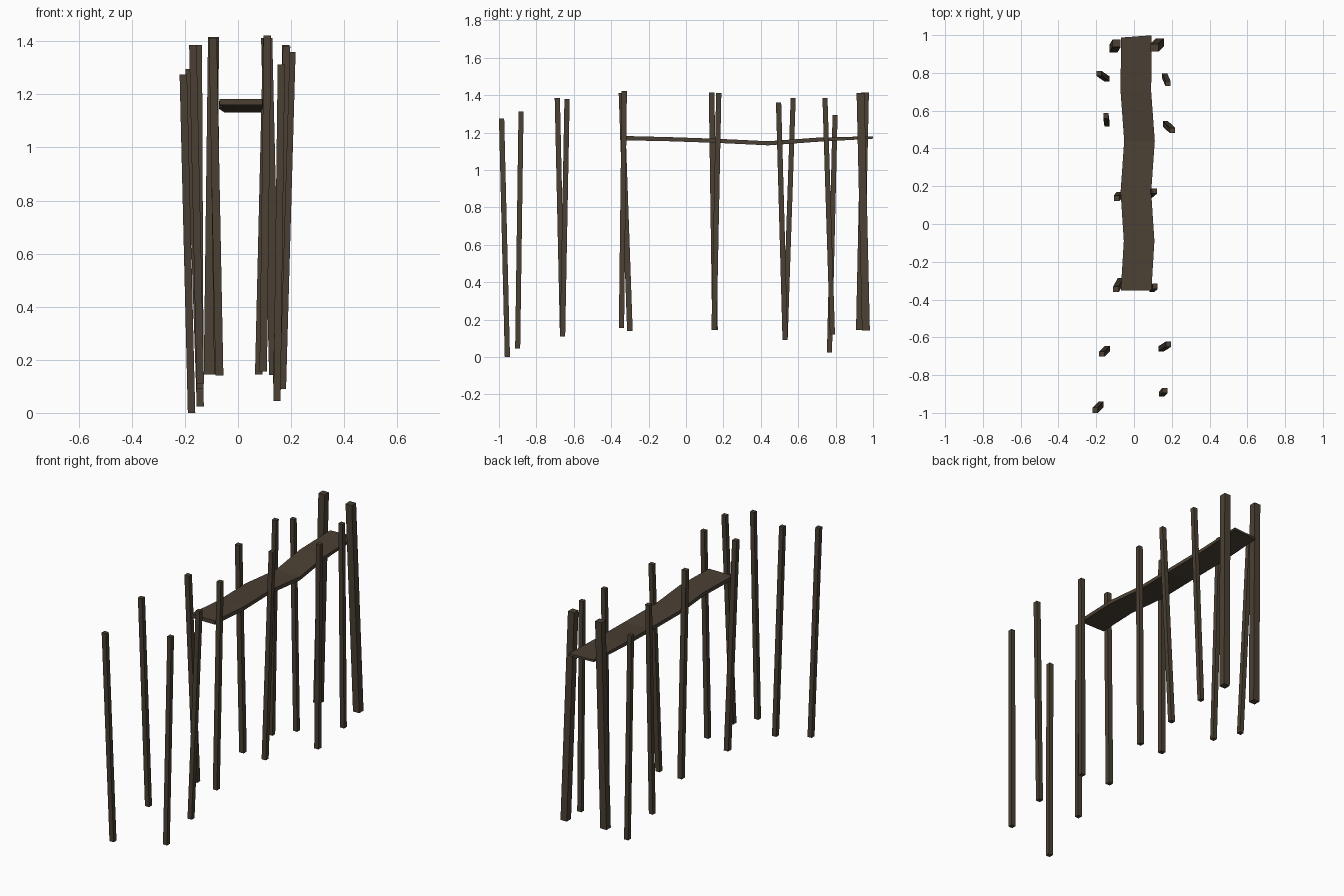
import bpy, bmesh
from mathutils import Vector

wood = bpy.data.materials.new("dark weathered wood")
wood.diffuse_color = (0.070, 0.052, 0.034, 1)


def make_object(name, bm):
    bmesh.ops.recalc_face_normals(bm, faces=bm.faces)
    mesh = bpy.data.meshes.new(name)
    bm.to_mesh(mesh)
    bm.free()
    mesh.materials.append(wood)
    bpy.context.collection.objects.link(bpy.data.objects.new(name, mesh))


def loft(name, rings):
    """Skin four-point rings and cap both ends."""
    bm = bmesh.new()
    loops = [[bm.verts.new(p) for p in ring] for ring in rings]
    for a, b in zip(loops, loops[1:]):
        for i in range(4):
            j = (i + 1) % 4
            bm.faces.new((a[i], a[j], b[j], b[i]))
    bm.faces.new(loops[0])
    bm.faces.new(loops[-1])
    make_object(name, bm)


def post(name, bottom, top, width):
    """Square post leaning from bottom to top."""
    bottom, top, h = Vector(bottom), Vector(top), width / 2
    corners = [Vector((sx * h, sy * h, 0)) for sx, sy in
               ((-1, -1), (1, -1), (1, 1), (-1, 1))]
    loft(name, [[end + c for c in corners] for end in (bottom, top)])


# Leaning posts: bottom, top, width
left_posts = [
    ((-0.175, -0.955, 0.00), (-0.206, -0.986, 1.275), 0.028),
    ((-0.142, -0.660, 0.11), (-0.170, -0.688, 1.385), 0.028),
    ((-0.070, -0.300, 0.14), (-0.095, -0.345, 1.412), 0.030),
    ((-0.075, 0.155, 0.145), (-0.092, 0.137, 1.415), 0.030),
    ((-0.143, 0.530, 0.09), (-0.149, 0.573, 1.385), 0.027),
    ((-0.142, 0.767, 0.024), (-0.185, 0.797, 1.295), 0.027),
    ((-0.108, 0.930, 0.145), (-0.092, 0.957, 1.415), 0.042),
]
right_posts = [
    ((0.147, -0.900, 0.045), (0.163, -0.882, 1.312), 0.027),
    ((0.145, -0.660, 0.11), (0.183, -0.636, 1.380), 0.028),
    ((0.095, -0.345, 0.155), (0.111, -0.330, 1.422), 0.028),
    ((0.078, 0.150, 0.145), (0.108, 0.175, 1.412), 0.028),
    ((0.167, 0.530, 0.09), (0.203, 0.495, 1.360), 0.028),
    ((0.163, 0.783, 0.12), (0.180, 0.743, 1.385), 0.027),
    ((0.138, 0.962, 0.143), (0.108, 0.933, 1.413), 0.042),
]
for side, posts in (("left", left_posts), ("right", right_posts)):
    for i, (bottom, top, width) in enumerate(posts, 1):
        post(f"{side}_post_{i}", bottom, top, width)

# Winding plank walkway: y, centre x, centre height, thickness, end skew
stations = [
    (-0.353, 0.011, 1.171, 0.023, 0.0),
    (-0.090, 0.027, 1.165, 0.022, 0.0),
    (0.170, 0.010, 1.156, 0.022, 0.0),
    (0.440, 0.029, 1.143, 0.022, 0.0),
    (0.700, 0.010, 1.162, 0.022, 0.0),
    (0.993, 0.012, 1.174, 0.013, 0.006),
]
half = 0.081
loft("walkway", [[(x - half, y - s, z - t / 2), (x + half, y + s, z - t / 2),
                  (x + half, y + s, z + t / 2), (x - half, y - s, z + t / 2)]
                 for y, x, z, t, s in stations])
